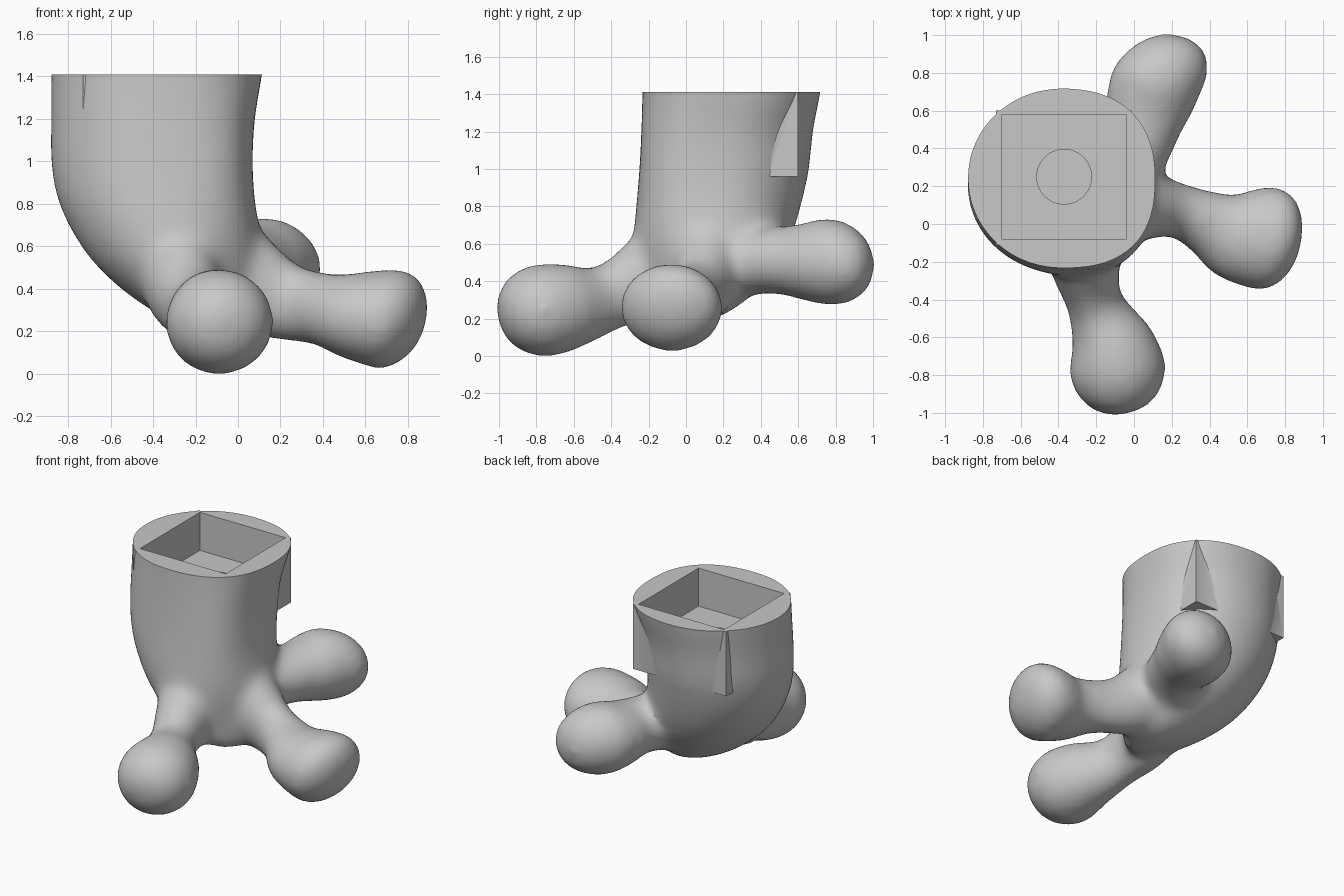
import bpy, bmesh, math
from mathutils import Vector

cube = bpy.data.objects.get("Cube")
if cube:
    bpy.data.objects.remove(cube, do_unlink=True)

TOP = 1.41
SIDES = 40


def catmull(keys, steps=5):
    """Smoothly resample rows of numbers."""
    rows = [Vector(k) for k in keys]
    out = []
    for i in range(len(rows) - 1):
        a, b = rows[max(i - 1, 0)], rows[i]
        c, d = rows[i + 1], rows[min(i + 2, len(rows) - 1)]
        for s in range(steps):
            t = s / steps
            out.append(0.5 * (2 * b + (c - a) * t + (2 * a - 5 * b + 4 * c - d) * t * t
                              + (3 * b - a - 3 * c + d) * t ** 3))
    return out + [rows[-1]]


def loft(bm, rings):
    """Skin rings of (centre, half-axis u, half-axis v, squareness at +u-v, at +u+v)."""
    loops = []
    for centre, u, v, front, back in rings:
        loop = []
        for k in range(SIDES):
            a = math.tau * k / SIDES
            c, s = math.cos(a), math.sin(a)
            power = 2 if c < 0 else front if s < 0 else back
            cu = math.copysign(abs(c) ** (2 / power), c)
            sv = math.copysign(abs(s) ** (2 / power), s)
            loop.append(bm.verts.new(centre + u * cu + v * sv))
        loops.append(loop)
    for lo, hi in zip(loops, loops[1:]):
        for k in range(SIDES):
            n = (k + 1) % SIDES
            bm.faces.new((lo[k], lo[n], hi[n], hi[k]))
    bm.faces.new(loops[0][::-1])
    bm.faces.new(loops[-1])


def leg(bm, keys):
    """Keys hold z, x min, x max, y min, y max, two squareness values."""
    rings = []
    for z, x0, x1, y0, y1, front, back in catmull(keys):
        rings.append((Vector(((x0 + x1) / 2, (y0 + y1) / 2, z)),
                      Vector(((x1 - x0) / 2, 0, 0)), Vector((0, (y1 - y0) / 2, 0)), front, back))
    loft(bm, rings)


def toe(bm, keys, tip):
    """Keys hold x, y, z, half width, half height; ends in a blunt rounded pad."""
    rows = catmull(keys)
    rings = []
    for i, row in enumerate(rows):
        ahead, behind = rows[min(i + 1, len(rows) - 1)], rows[max(i - 1, 0)]
        along = Vector((ahead - behind)[:3]).normalized()
        side = Vector((0, 0, 1)).cross(along).normalized()
        up = along.cross(side)
        rings.append((Vector(row[:3]), side * row[3], up * row[4], 2, 2))
    centre, u, v = rings[-1][:3]
    reach = Vector(tip) - centre
    for k in range(1, 9):
        a = math.pi / 2 * k / 8.1
        shrink = math.cos(a) ** 0.85
        rings.append((centre + reach * math.sin(a), u * shrink, v * shrink, 2, 2))
    loft(bm, rings)


def new_object(name, bm):
    bmesh.ops.recalc_face_normals(bm, faces=bm.faces)
    mesh = bpy.data.meshes.new(name)
    bm.to_mesh(mesh)
    bm.free()
    obj = bpy.data.objects.new(name, mesh)
    bpy.context.collection.objects.link(obj)
    return obj


def box(name, low, high):
    bm = bmesh.new()
    bmesh.ops.create_cube(bm, size=1)
    for v in bm.verts:
        v.co = Vector([h if c > 0 else l for c, l, h in zip(v.co, low, high)])
    return new_object(name, bm)


# Leg and three bulbous toes as overlapping lofts
bm = bmesh.new()
leg(bm, [(0.19, -0.14, 0.04, -0.1, 0.14, 1.4, 2),
         (0.25, -0.32, 0.09, -0.19, 0.26, 1.3, 2),
         (0.36, -0.50, 0.13, -0.25, 0.39, 1.3, 2),
         (0.5, -0.66, 0.14, -0.28, 0.50, 1.6, 2),
         (0.65, -0.77, 0.11, -0.28, 0.57, 2.2, 2),
         (0.82, -0.85, 0.08, -0.265, 0.62, 2.8, 2),
         (1.0, -0.882, 0.07, -0.25, 0.66, 3.1, 2),
         (1.2, -0.882, 0.08, -0.24, 0.68, 2.9, 2.05),
         (TOP, -0.882, 0.115, -0.235, 0.72, 2.5, 2.35),
         (1.6, -0.882, 0.14, -0.235, 0.74, 2.5, 2.35)])
toe(bm, [(-0.3, 0.0, 0.6, 0.2, 0.22),
         (-0.26, -0.22, 0.41, 0.185, 0.215),
         (-0.215, -0.4, 0.32, 0.15, 0.18),
         (-0.165, -0.52, 0.28, 0.18, 0.2),
         (-0.115, -0.64, 0.26, 0.23, 0.237),
         (-0.09, -0.75, 0.245, 0.26, 0.252)], (-0.04, -1.005, 0.22))
toe(bm, [(-0.1, 0.13, 0.58, 0.2, 0.22),
         (0.08, 0.1, 0.41, 0.18, 0.215),
         (0.24, 0.07, 0.335, 0.145, 0.185),
         (0.4, 0.0, 0.305, 0.18, 0.172),
         (0.53, -0.06, 0.275, 0.242, 0.205),
         (0.69, -0.08, 0.256, 0.28, 0.24)], (0.89, -0.06, 0.28))
toe(bm, [(-0.12, 0.2, 0.5, 0.22, 0.2),
         (-0.005, 0.4, 0.51, 0.2, 0.18),
         (0.05, 0.53, 0.51, 0.205, 0.185),
         (0.08, 0.64, 0.505, 0.235, 0.21),
         (0.115, 0.75, 0.505, 0.243, 0.237)], (0.265, 0.995, 0.485))
foot = new_object("foot", bm)

# Socket tools: flat trim, square sleeve, square pocket and round bore
trim = box("top_trim", (-2, -2, TOP), (2, 2, 3))
sleeve = box("socket_sleeve", (-0.73, -0.11, 0.96), (-0.01, 0.6, TOP))
pocket = box("socket_pocket", (-0.70, -0.08, 1.145), (-0.04, 0.58, 2))
bm = bmesh.new()
bmesh.ops.create_cone(bm, cap_ends=True, segments=48, radius1=0.145, radius2=0.145, depth=0.4)
bmesh.ops.translate(bm, verts=bm.verts, vec=(-0.37, 0.25, 1.19))
bore = new_object("socket_bore", bm)

# Fuse into one skin, soften the joints, then cut the socket
bpy.context.view_layer.objects.active = foot
foot.select_set(True)
remesh = foot.modifiers.new("fuse", 'REMESH')
remesh.mode = 'VOXEL'
remesh.voxel_size = 0.024
smooth = foot.modifiers.new("soften", 'SMOOTH')
smooth.factor = 0.5
smooth.iterations = 34
for name in ("fuse", "soften"):
    bpy.ops.object.modifier_apply(modifier=name)
for tool, operation in ((trim, 'DIFFERENCE'), (sleeve, 'UNION'),
                        (pocket, 'DIFFERENCE'), (bore, 'DIFFERENCE')):
    cut = foot.modifiers.new(tool.name, 'BOOLEAN')
    cut.operation = operation
    cut.solver = 'EXACT'
    cut.object = tool
    bpy.ops.object.modifier_apply(modifier=cut.name)
    bpy.data.objects.remove(tool, do_unlink=True)

# Single grey finish
grey = bpy.data.materials.new("plain_grey")
grey.use_nodes = True
colour = (0.58, 0.58, 0.58, 1)
grey.diffuse_color = colour
grey.node_tree.nodes["Principled BSDF"].inputs["Base Color"].default_value = colour
foot.data.materials.clear()
foot.data.materials.append(grey)
for face in foot.data.polygons:
    face.material_index = 0
bpy.ops.object.shade_smooth_by_angle(angle=math.radians(35))
